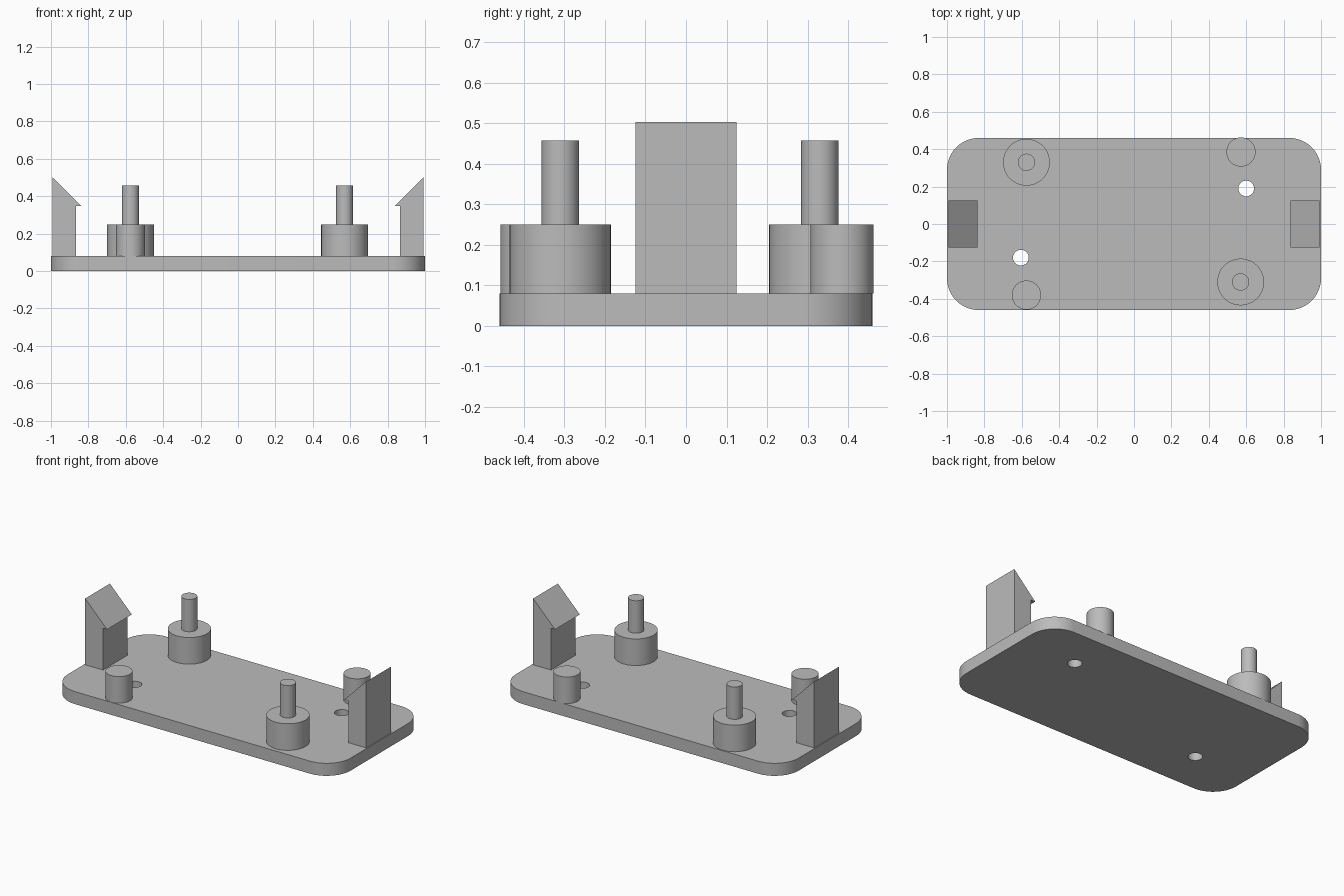
import bpy, bmesh, math

cube = bpy.data.objects.get("Cube")
if cube:
    bpy.data.objects.remove(cube, do_unlink=True)

grey = bpy.data.materials.new("plain_grey")
grey.use_nodes = True
grey.diffuse_color = (0.5, 0.5, 0.5, 1)
grey.node_tree.nodes["Principled BSDF"].inputs["Base Color"].default_value = (0.5, 0.5, 0.5, 1)

PLATE_TOP = 0.08
BOSS_TOP = 0.25
PIN_TOP = 0.457


def prism(name, outline, vector, smooth=True):
    """Extrude a closed outline of 3D points along a vector."""
    bm = bmesh.new()
    face = bm.faces.new([bm.verts.new(p) for p in outline])
    moved = bmesh.ops.extrude_face_region(bm, geom=[face])["geom"]
    bmesh.ops.translate(bm, vec=vector,
                        verts=[v for v in moved if isinstance(v, bmesh.types.BMVert)])
    bmesh.ops.recalc_face_normals(bm, faces=bm.faces)
    mesh = bpy.data.meshes.new(name)
    bm.to_mesh(mesh)
    bm.free()
    mesh.materials.append(grey)
    obj = bpy.data.objects.new(name, mesh)
    bpy.context.collection.objects.link(obj)
    if smooth:
        shade(obj)
    return obj


def shade(obj):
    bpy.ops.object.select_all(action='DESELECT')
    obj.select_set(True)
    bpy.context.view_layer.objects.active = obj
    bpy.ops.object.shade_smooth_by_angle(angle=math.radians(30))


def arc(x, y, r, z, start, end, steps):
    angles = [math.radians(start + (end - start) * i / steps) for i in range(steps + 1)]
    return [(x + r * math.cos(a), y + r * math.sin(a), z) for a in angles]


def cylinder(name, x, y, r, z0, z1):
    return prism(name, arc(x, y, r, z0, 0, 360, 48)[:-1], (0, 0, z1 - z0))


# Base plate with rounded corners
half_x, half_y, radius = 1.0, 0.46, 0.17
outline = []
for i, (sx, sy) in enumerate([(1, 1), (-1, 1), (-1, -1), (1, -1)]):
    outline += arc(sx * (half_x - radius), sy * (half_y - radius), radius, 0,
                   90 * i, 90 * i + 90, 12)
plate = prism("base_plate", outline, (0, 0, PLATE_TOP), smooth=False)

# Two through holes
for side, x, y in [("right", -0.605, -0.18), ("left", 0.6, 0.19)]:
    cutter = cylinder(side + "_hole_cutter", x, y, 0.042, -0.1, 0.2)
    cutter.hide_render = True
    cut = plate.modifiers.new(side + "_hole", 'BOOLEAN')
    cut.operation = 'DIFFERENCE'
    cut.solver = 'EXACT'
    cut.object = cutter
    bpy.context.view_layer.objects.active = plate
    bpy.ops.object.modifier_apply(modifier=cut.name)
    bpy.data.objects.remove(cutter, do_unlink=True)
shade(plate)

# Stepped posts: wide boss with a thin locating pin
for side, x, y in [("back_right", -0.575, 0.33), ("front_left", 0.57, -0.31)]:
    cylinder(side + "_boss", x, y, 0.125, PLATE_TOP, BOSS_TOP)
    cylinder(side + "_pin", x, y, 0.046, BOSS_TOP, PIN_TOP)

# Plain support posts
for side, x, y in [("front_right", -0.575, -0.38), ("back_left", 0.572, 0.385)]:
    cylinder(side + "_support", x, y, 0.078, PLATE_TOP, BOSS_TOP)

# Snap clips with inward barbs
profile = [(0.993, PLATE_TOP), (0.993, 0.503), (0.838, 0.347), (0.867, 0.347), (0.867, PLATE_TOP)]
for side, s in [("right", -1), ("left", 1)]:
    prism(side + "_clip", [(s * x, -0.125, z) for x, z in profile], (0, 0.25, 0), smooth=False)
